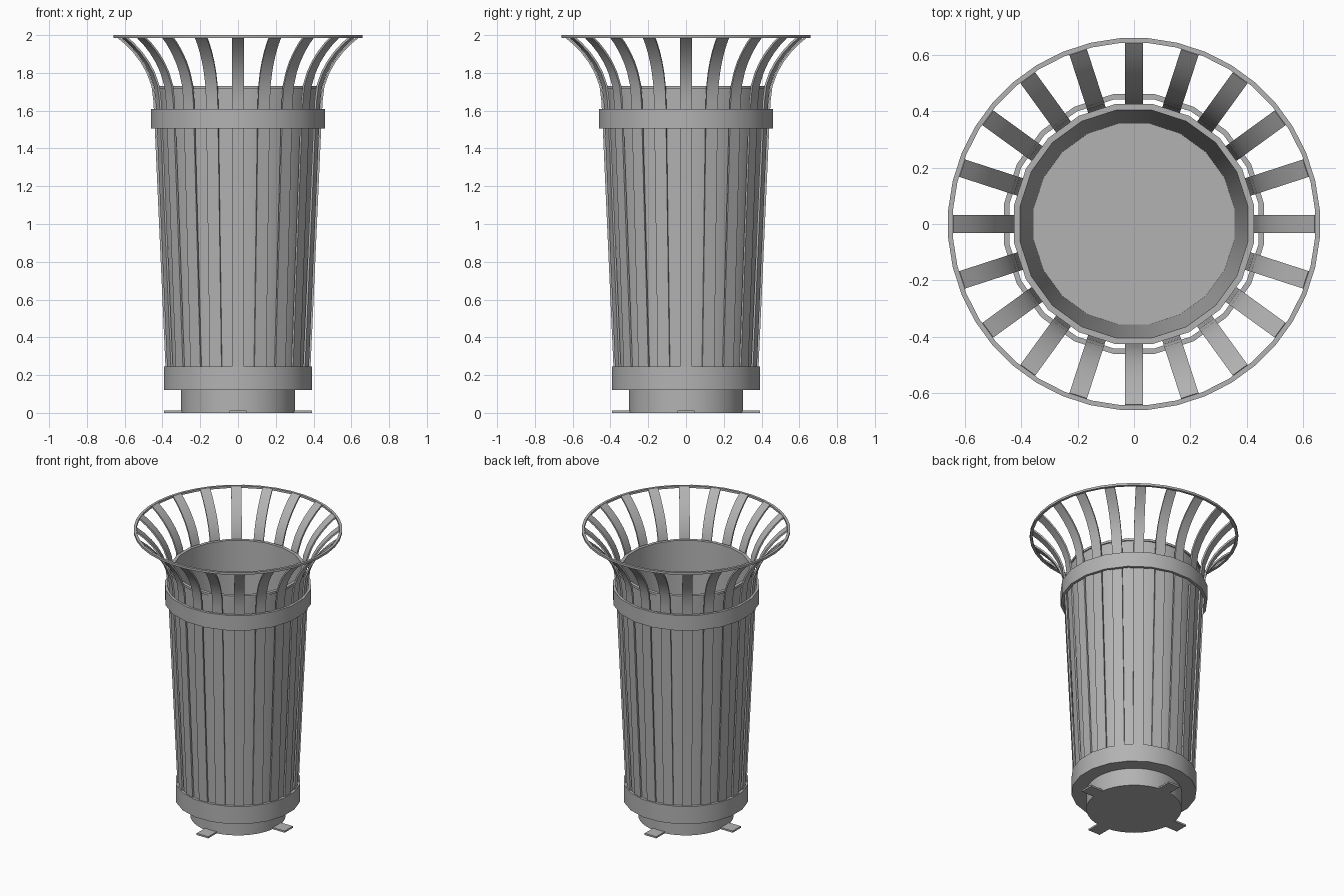
import bpy, bmesh, math
from math import cos, sin, pi

if "Cube" in bpy.data.objects:
    bpy.data.objects.remove(bpy.data.objects["Cube"])

SIDES = 20
GREY = (0.45, 0.45, 0.45, 1)
metal = bpy.data.materials.new("grey metal")
metal.use_nodes = True
metal.diffuse_color = GREY
metal.node_tree.nodes["Principled BSDF"].inputs["Base Color"].default_value = GREY


def finish(bm, name):
    bmesh.ops.recalc_face_normals(bm, faces=bm.faces)
    mesh = bpy.data.meshes.new(name)
    bm.to_mesh(mesh)
    bm.free()
    mesh.materials.append(metal)
    obj = bpy.data.objects.new(name, mesh)
    bpy.context.collection.objects.link(obj)
    bpy.ops.object.select_all(action="DESELECT")
    obj.select_set(True)
    bpy.context.view_layer.objects.active = obj
    bpy.ops.object.shade_smooth_by_angle(angle=math.radians(30))
    return obj


def lathe(name, profile, closed=False, sides=SIDES):
    """Turn an (r, z) profile about z; open profiles get end caps."""
    bm = bmesh.new()
    rings = []
    for r, z in profile:
        angles = [2 * pi * (k + 0.5) / sides for k in range(sides)]
        rings.append([bm.verts.new((r * cos(a), r * sin(a), z)) for a in angles])
    pairs = list(zip(rings, rings[1:]))
    if closed:
        pairs.append((rings[-1], rings[0]))
    else:
        bm.faces.new(rings[0])
        bm.faces.new(rings[-1])
    for low, high in pairs:
        for k in range(sides):
            n = (k + 1) % sides
            bm.faces.new((low[k], low[n], high[n], high[k]))
    return finish(bm, name)


def band(name, inner, outer, z0, z1, sides=SIDES):
    return lathe(name, [(inner, z0), (outer, z0), (outer, z1), (inner, z1)], True, sides)


# Foot drum with four flat anchor plates
lathe("base_drum", [(0.302, 0), (0.302, 0.14)], sides=40)
bm = bmesh.new()
for k in range(4):
    made = bmesh.ops.create_cube(bm, size=1)["verts"]
    bmesh.ops.scale(bm, vec=(0.14, 0.09, 0.012), verts=made)
    bmesh.ops.translate(bm, vec=(0.322, 0, 0.006), verts=made)
    turn = k * pi / 2
    for v in made:
        x, y = v.co.x, v.co.y
        v.co.x, v.co.y = x * cos(turn) - y * sin(turn), x * sin(turn) + y * cos(turn)
finish(bm, "anchor_plates")

# Tapered open bin with a rolled lip
lathe("bin", [(0.37, 0.13), (0.422, 1.715), (0.43, 1.715), (0.43, 1.73),
              (0.408, 1.73), (0.36, 0.15)])

# Hoops around the slats
band("lower_hoop", 0.378, 0.397, 0.122, 0.245)
lathe("lower_hoop_floor", [(0.38, 0.122), (0.38, 0.135)])
band("upper_hoop", 0.447, 0.466, 1.505, 1.61)
band("top_rim", 0.643, 0.66, 1.985, 2.0, 40)

# Slats: straight below, flaring outward at the top
SLAT_PATH = [(0.379, 0.13), (0.443, 1.56), (0.448, 1.65), (0.458, 1.73), (0.484, 1.8),
             (0.515, 1.855), (0.553, 1.905), (0.598, 1.952), (0.646, 1.992)]
HALF, THICK = 0.0325, 0.011
bm = bmesh.new()
for k in range(SIDES):
    a = 2 * pi * k / SIDES
    loops = []
    for i, (r, z) in enumerate(SLAT_PATH):
        r0, z0 = SLAT_PATH[max(i - 1, 0)]
        r1, z1 = SLAT_PATH[min(i + 1, len(SLAT_PATH) - 1)]
        length = math.hypot(r1 - r0, z1 - z0)
        ri = r - THICK * (z1 - z0) / length
        zi = z + THICK * (r1 - r0) / length
        corners = [(r, -HALF, z), (r, HALF, z), (ri, HALF, min(zi, 2)), (ri, -HALF, min(zi, 2))]
        loops.append([bm.verts.new((u * cos(a) - w * sin(a), u * sin(a) + w * cos(a), h))
                      for u, w, h in corners])
    for low, high in zip(loops, loops[1:]):
        for j in range(4):
            n = (j + 1) % 4
            bm.faces.new((low[j], low[n], high[n], high[j]))
    bm.faces.new(loops[0])
    bm.faces.new(loops[-1])
finish(bm, "slats")
